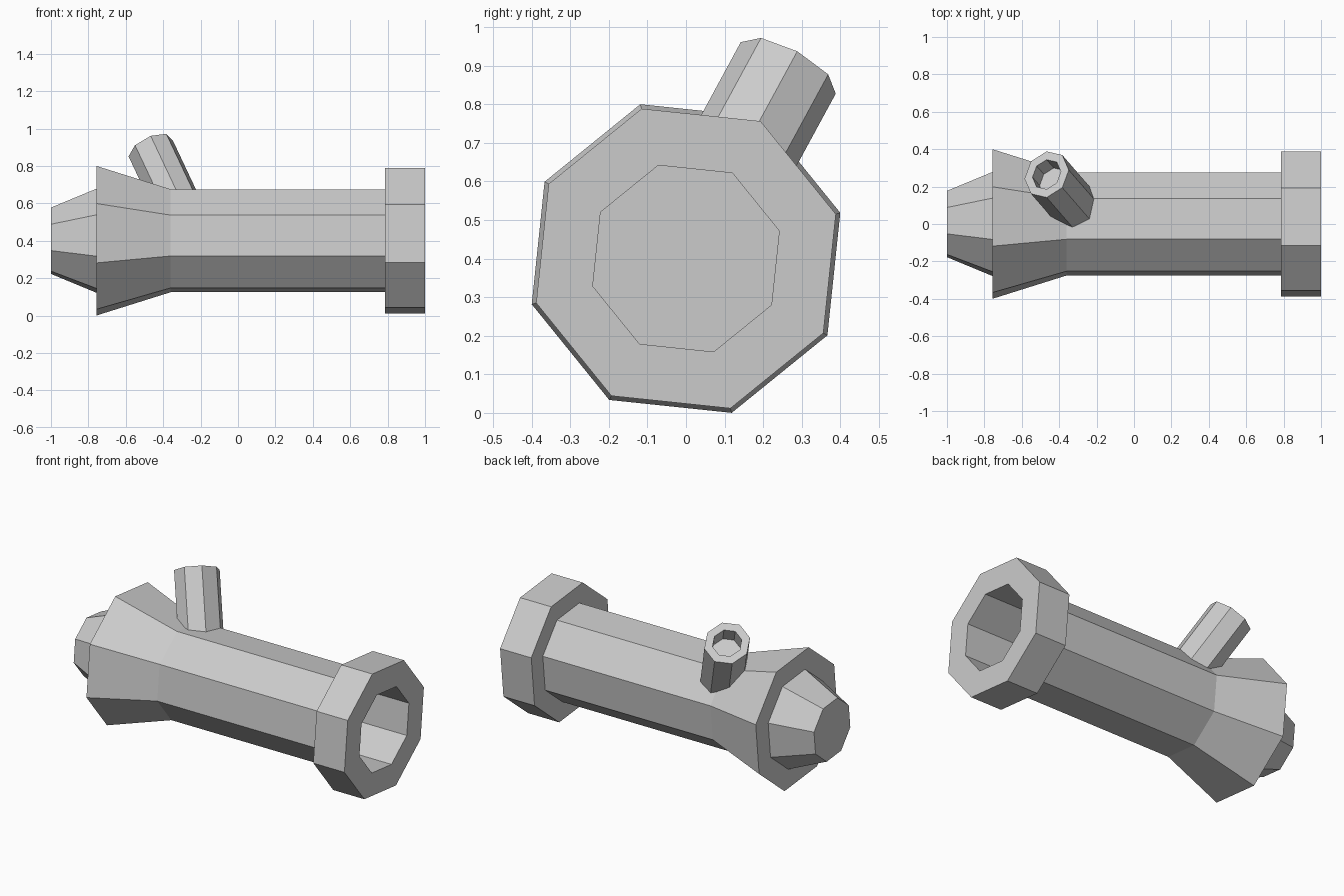
import bpy, bmesh
from math import sin, cos, pi, radians
from mathutils import Vector

if "Cube" in bpy.data.objects:
    bpy.data.objects.remove(bpy.data.objects["Cube"])

SIDES = 8


def loft(name, origin, axis, u, v, profile, phase=0.0):
    """Skin octagonal rings (distance, u radius, v radius) along an axis, capping both ends."""
    bm = bmesh.new()
    rings = []
    for d, ru, rv in profile:
        ring = []
        for i in range(SIDES):
            a = phase + 2 * pi * i / SIDES
            ring.append(bm.verts.new(origin + axis * d + u * ru * cos(a) + v * rv * sin(a)))
        rings.append(ring)
    for a, b in zip(rings, rings[1:]):
        for i in range(SIDES):
            j = (i + 1) % SIDES
            bm.faces.new((a[i], a[j], b[j], b[i]))
    bm.faces.new(rings[0])
    bm.faces.new(rings[-1])
    bmesh.ops.recalc_face_normals(bm, faces=bm.faces)
    mesh = bpy.data.meshes.new(name)
    bm.to_mesh(mesh)
    bm.free()
    obj = bpy.data.objects.new(name, mesh)
    bpy.context.collection.objects.link(obj)
    return obj


roll = radians(16.5)      # roll of the octagonal body
X, Y, Z = Vector((1, 0, 0)), Vector((0, 1, 0)), Vector((0, 0, 1))

# main body: socket, end collar, barrel, flared skirt and tapered nose
body = [(0.40, 0.252), (1.0, 0.252), (1.0, 0.405), (0.787, 0.405), (0.787, 0.287),
        (-0.36, 0.287), (-0.757, 0.417), (-0.757, 0.29), (-1.0, 0.185)]
loft("barrel_body", Vector((0, 0, 0.40)), X, Y, Z, [(x, r, r) for x, r in body], roll)

# side tube: leans out along a body corner, tilted toward the nose, shallow bore in the tip
lean, tilt = roll + radians(45), radians(22.5)
radial = Vector((0, cos(lean), sin(lean)))
axis = radial * cos(tilt) - X * sin(tilt)
u = X * cos(tilt) + radial * sin(tilt)
v = Vector((0, sin(lean), -cos(lean)))
ru, rv, k = 0.128, 0.140, 0.64
loft("side_tube", Vector((-0.467, 0.265, 0.894)), axis, u, v,
     [(-0.42, ru, rv), (0, ru, rv), (0, ru * k, rv * k), (-0.10, ru * k, rv * k)])
